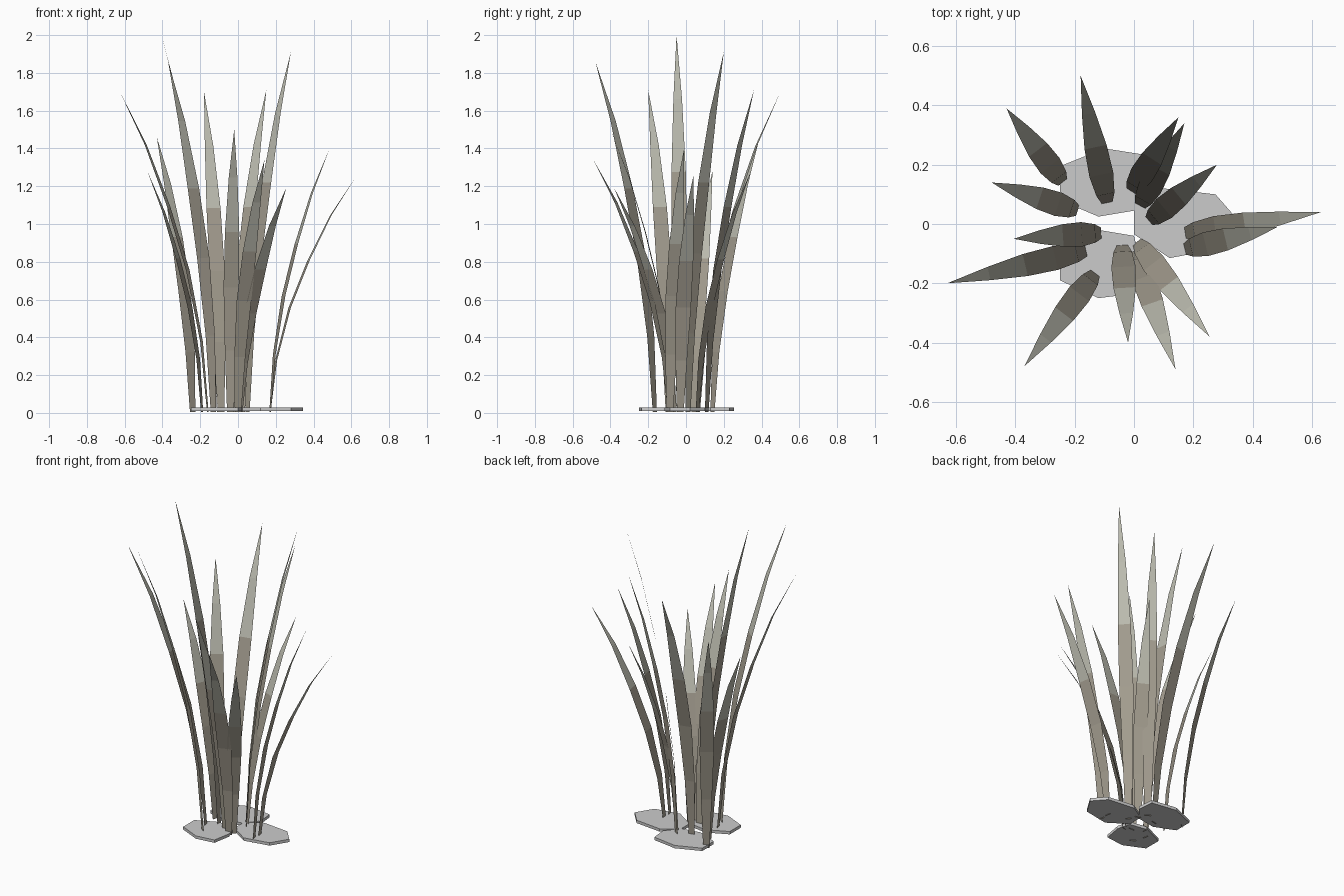
import bpy, bmesh
from mathutils import Vector

if "Cube" in bpy.data.objects:
    bpy.data.objects.remove(bpy.data.objects["Cube"])


def material(name, rgb):
    m = bpy.data.materials.new(name)
    m.diffuse_color = (*rgb, 1)
    m.use_nodes = True
    m.node_tree.nodes["Principled BSDF"].inputs["Base Color"].default_value = m.diffuse_color
    return m


lower = material("blade_lower", (0.36, 0.33, 0.27))
upper = material("blade_upper", (0.50, 0.50, 0.43))


def finish(name, bm, mats=()):
    me = bpy.data.meshes.new(name)
    bm.to_mesh(me)
    bm.free()
    for m in mats:
        me.materials.append(m)
    ob = bpy.data.objects.new(name, me)
    bpy.context.collection.objects.link(ob)
    return ob


# Blade shape: share of outward reach, share of height, half width
STEPS = [(0, 0, .018), (.07, .218, .031), (.225, .44, .041),
         (.44, .637, .038), (.70, .83, .023), (1, 1, 0)]


def blade(name, base, tip, height):
    a, b = Vector((*base, 0)), Vector((*tip, 0))
    side = (b - a).cross(Vector((0, 0, 1))).normalized()
    bm = bmesh.new()
    prev = None
    for i, (reach, rise, half) in enumerate(STEPS):
        c = a.lerp(b, reach)
        c.z = 0.005 + (height - 0.005) * rise
        row = [bm.verts.new(c + side * s * half) for s in ((-1, 1) if half else (0,))]
        if prev:
            f = bm.faces.new(prev + row[::-1])
            f.material_index = int(i > 3)
        prev = row
    finish(name, bm, (lower, upper))


# Base xy, tip xy, height of each blade
BLADES = [
    ((-.24, .14), (-.43, .39), 1.46),
    ((-.09, .07), (-.18, .50), 1.70),
    ((-.01, .11), (.15, .36), 1.71),
    ((.02, .06), (.17, .34), 1.27),
    ((.05, .01), (.28, .20), 1.91),
    ((.17, -.03), (.63, .04), 1.26),
    ((.17, -.085), (.485, -.01), 1.40),
    ((.01, -.06), (.255, -.38), 1.19),
    ((.0, -.09), (.14, -.49), 1.34),
    ((-.04, -.07), (-.02, -.40), 1.50),
    ((-.13, -.165), (-.37, -.48), 1.86),
    ((-.16, -.09), (-.63, -.20), 1.71),
    ((-.11, -.03), (-.405, -.05), 2.00),
    ((-.19, .045), (-.48, .14), 1.28),
]
for n, args in enumerate(BLADES, 1):
    blade(f"grass_blade_{n:02d}", *args)

# Three flat stone-like base plates
PADS = {
    "base_plate_back": [(-.25, .08), (-.12, .025), (0, .045), (.07, .13),
                        (.06, .23), (-.1, .255), (-.25, .195)],
    "base_plate_right": [(0, -.035), (.12, -.115), (.28, -.085), (.345, .02),
                         (.275, .1), (.1, .12), (0, .06)],
    "base_plate_front": [(-.25, -.19), (-.12, -.25), (0, -.235), (.02, -.12),
                         (0, -.04), (-.12, -.02), (-.25, -.08)],
}
for name, outline in PADS.items():
    bm = bmesh.new()
    f = bm.faces.new([bm.verts.new((x, y, 0.01)) for x, y in outline])
    ext = bmesh.ops.extrude_face_region(bm, geom=[f], use_keep_orig=True)
    for v in ext["geom"]:
        if isinstance(v, bmesh.types.BMVert):
            v.co.z = 0.028
    bmesh.ops.recalc_face_normals(bm, faces=bm.faces)
    finish(name, bm)
